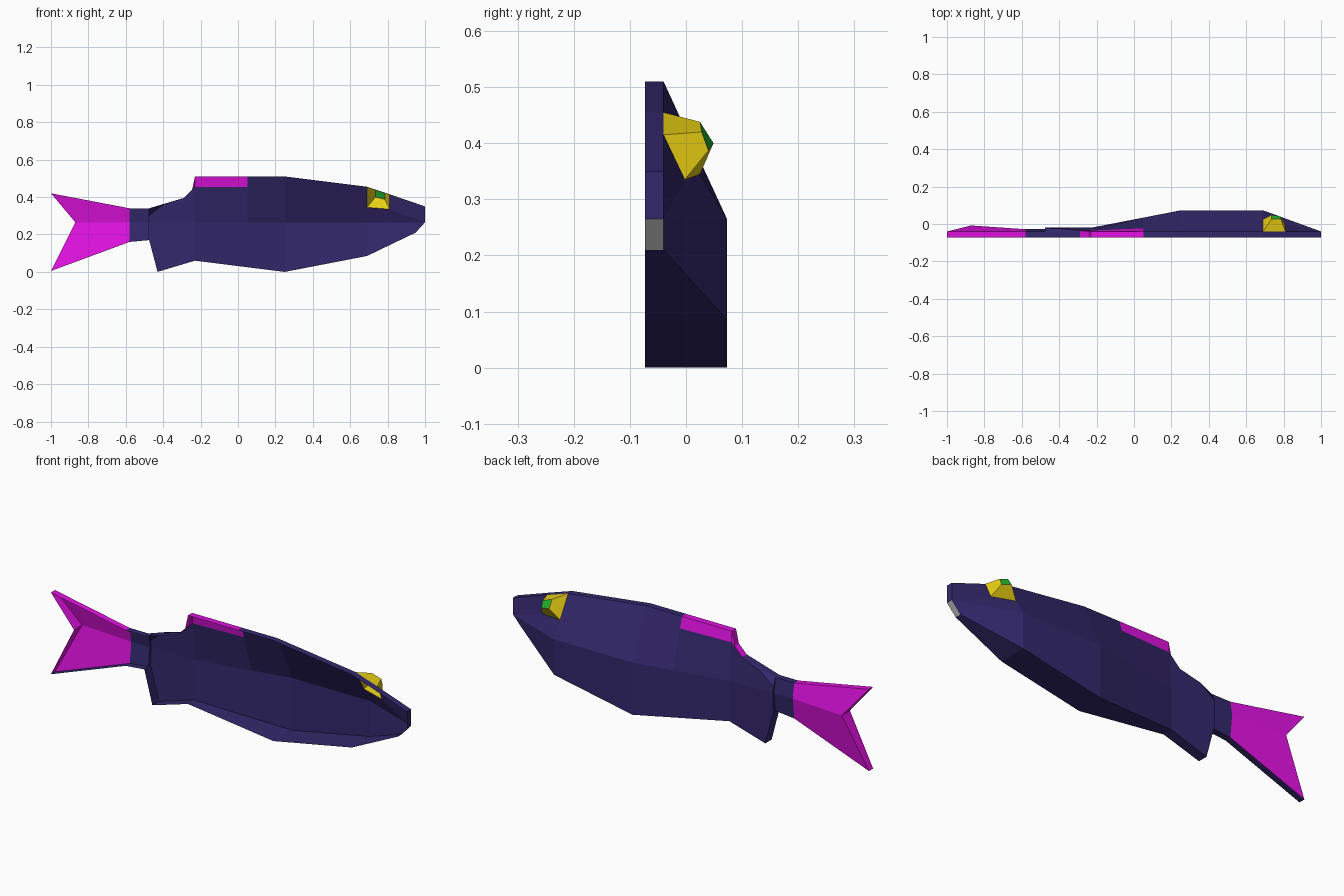
import bpy, bmesh
from mathutils import Vector

if "Cube" in bpy.data.objects:
    bpy.data.objects.remove(bpy.data.objects["Cube"])

OPEN = -0.073   # plane of the open side
EDGE = -0.04    # depth of the thin rim band
MID = 0.265     # height of the widest line


def material(name, rgb):
    m = bpy.data.materials.new(name)
    m.diffuse_color = (*rgb, 1)
    m.use_nodes = True
    m.node_tree.nodes["Principled BSDF"].inputs["Base Color"].default_value = m.diffuse_color
    return m


navy = material("navy", (0.034, 0.021, 0.15))
magenta = material("magenta", (0.76, 0.006, 0.76))
yellow = material("yellow", (0.79, 0.61, 0.007))
green = material("green", (0.02, 0.5, 0.03))
grey = material("grey", (0.5, 0.5, 0.5))


def shell(name, faces, mat):
    """Open sheet from polygons, welded, with faces turned outward."""
    bm = bmesh.new()
    for f in faces:
        bm.faces.new([bm.verts.new(p) for p in f])
    bmesh.ops.remove_doubles(bm, verts=bm.verts, dist=0.0005)
    bm.normal_update()
    for f in bm.faces:
        c = f.calc_center_median()
        ref = Vector((min(max(c.x, -0.5), 0.7), OPEN, MID))
        if f.normal.dot(c - ref) < 0:
            f.normal_flip()
    me = bpy.data.meshes.new(name)
    bm.to_mesh(me)
    bm.free()
    me.materials.append(mat)
    ob = bpy.data.objects.new(name, me)
    bpy.context.collection.objects.link(ob)
    return ob


def loft(a, b):
    return [[a[i], a[i + 1], b[i + 1], b[i]] for i in range(len(a) - 1)]


def rim(line):
    """Band from a border line back to the open plane."""
    return loft(line, [(x, OPEN, z) for x, y, z in line])


# Shared outline points
nose_top, nose_mid, chin = (1, EDGE, 0.35), (1, EDGE, MID), (0.95, EDGE, 0.21)
eye_a, eye_b = (0.69, EDGE, 0.455), (0.81, EDGE, 0.415)
eye_c, eye_d = (0.81, -0.002, 0.335), (0.69, 0.025, 0.345)
mid_head, mid_belly = (0.69, 0.073, MID), (0.25, 0.073, MID)
mid_fin, mid_back, mid_rear = (0.05, 0.034, MID), (-0.23, -0.02, MID), (-0.475, -0.02, MID)
low_head, low_belly = (0.69, 0.073, 0.085), (0.25, 0.073, 0)
low_fin, low_back = (0.05, 0.034, 0.025), (-0.23, -0.02, 0.06)
low_tip, low_rear = (-0.43, -0.022, 0), (-0.475, -0.022, 0.17)
back_top, fin_front = (0.25, EDGE, 0.51), (0.05, EDGE, 0.51)
fin_low_f, fin_low_r = (0.05, -0.023, 0.455), (-0.23, -0.035, 0.455)
fin_rear, fin_notch = (-0.23, EDGE, 0.51), (-0.245, EDGE, 0.44)
fin_end, fin_end_rim = (-0.29, -0.035, 0.395), (-0.29, EDGE, 0.395)
shoulder, shoulder_rear = (-0.40, -0.024, 0.36), (-0.475, -0.022, 0.30)
stalk_top, stalk_mid, stalk_low = (-0.475, EDGE, 0.34), (-0.475, -0.028, MID), (-0.475, EDGE, 0.17)
tail_top, tail_mid, tail_low = (-0.58, EDGE, 0.34), (-0.58, -0.028, MID), (-0.58, EDGE, 0.16)

# Body: lower side, upper side, then rim bands
body = loft([mid_back, mid_fin, mid_belly, mid_head, nose_mid],
            [low_back, low_fin, low_belly, low_head, chin])
body += [
    [mid_rear, mid_back, low_back, low_tip, low_rear],
    [eye_b, nose_top, nose_mid, eye_c],
    [eye_c, nose_mid, mid_head, eye_d],
    [back_top, eye_a, eye_d, mid_head, mid_belly],
    [fin_front, back_top, mid_belly, mid_fin, fin_low_f],
    [fin_low_r, fin_low_f, mid_fin, mid_back],
    [fin_end, fin_low_r, mid_back, mid_rear, shoulder_rear, shoulder],
    [stalk_top, fin_end_rim, fin_end, shoulder, shoulder_rear],
]
body += rim([fin_front, back_top, eye_a, eye_b, nose_top, nose_mid])
body += rim([chin, low_head, low_belly, low_fin, low_back, low_tip, low_rear])
body += rim([fin_end_rim, stalk_top])
shell("body", body, navy)

# Mouth
shell("mouth", rim([nose_mid, chin]), grey)

# Dorsal fin
fin = [[fin_front, fin_rear, fin_low_r, fin_low_f],
       [fin_rear, fin_notch, fin_end, fin_low_r],
       [fin_notch, fin_end_rim, fin_end]]
fin += rim([fin_front, fin_rear, fin_notch, fin_end_rim])
shell("dorsal_fin", fin, magenta)

# Tail stalk, with the small step up to the body
stalk = loft([stalk_top, stalk_mid, stalk_low], [tail_top, tail_mid, tail_low])
stalk += [[stalk_top, shoulder_rear, mid_rear, stalk_mid],
          [stalk_mid, mid_rear, low_rear, stalk_low]]
stalk += rim([stalk_top, tail_top]) + rim([stalk_low, tail_low])
shell("tail_stalk", stalk, navy)

# Forked tail fin
tip_top, tip_low, fork = (-1, EDGE, 0.42), (-1, EDGE, 0.005), (-0.87, -0.008, MID)
tail = loft([tail_top, tail_mid, tail_low], [tip_top, fork, tip_low])
tail += rim([tail_top, tip_top, fork, tip_low])
shell("tail_fin", tail, magenta)
shell("tail_fin_underside", rim([tip_low, tail_low]), navy)

# Eye: four raised sides and a pupil cap
base = [eye_a, eye_b, eye_c, eye_d]
cap = [(0.735, 0.025, 0.438), (0.785, 0.028, 0.42),
       (0.785, 0.04, 0.387), (0.735, 0.049, 0.40)]
shell("eye", loft(base + base[:1], cap + cap[:1]), yellow)
shell("pupil", [cap], green)
